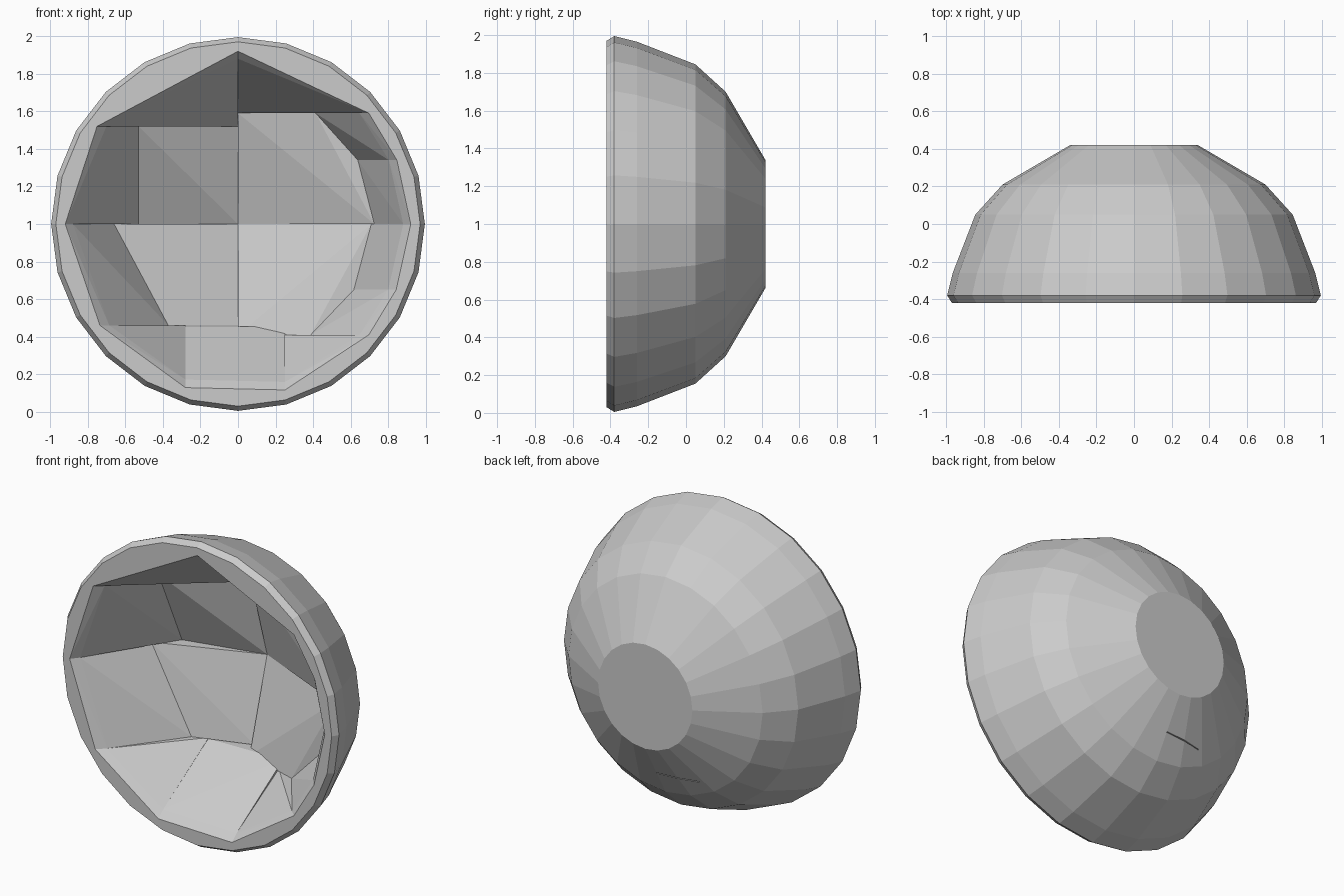
import bpy, bmesh, math
from mathutils import Vector

if "Cube" in bpy.data.objects:
    bpy.data.objects.remove(bpy.data.objects["Cube"])

SEGMENTS = 24
# Bowl shell cross-section as (radius, y): outer skin front to back, then inner skin back to front
PROFILE = [(0.97, -0.42), (0.995, -0.38), (0.965, -0.26), (0.845, 0.05), (0.70, 0.21),
           (0.34, 0.42), (0, 0.42), (0, 0.30), (0.28, 0.30), (0.53, 0.18),
           (0.71, 0.0), (0.80, -0.17), (0.88, -0.37), (0.92, -0.42)]


def make_shell():
    """Revolve the cross-section around the y axis."""
    bm = bmesh.new()
    rings = []
    for r, y in PROFILE:
        ring = []
        for i in range(SEGMENTS):
            a = 2 * math.pi * i / SEGMENTS
            ring.append(bm.verts.new((r * math.cos(a), y, 1 + r * math.sin(a))))
        rings.append(ring)
    for k, ring in enumerate(rings):
        nxt = rings[(k + 1) % len(rings)]
        for i in range(SEGMENTS):
            j = (i + 1) % SEGMENTS
            bm.faces.new((ring[i], ring[j], nxt[j], nxt[i]))
    bmesh.ops.remove_doubles(bm, verts=bm.verts[:], dist=1e-5)
    return bm


def make_piece(name, x=(-2, 2), y=(-2, 2), z=(-1, 3)):
    """Cut a block out of the shell and wrap it in a flat-faced convex hull."""
    bm = make_shell()
    for axis, limits in enumerate((x, y, z)):
        for limit, sign in zip(limits, (-1, 1)):
            co, no = Vector(), Vector()
            co[axis], no[axis] = limit, sign
            bmesh.ops.bisect_plane(bm, geom=bm.verts[:] + bm.edges[:] + bm.faces[:],
                                   dist=1e-5, plane_co=co, plane_no=no, clear_outer=True)
    points = [v.co.copy() for v in bm.verts]
    bm.free()
    hull = bmesh.new()
    for p in points:
        hull.verts.new(p)
    bmesh.ops.remove_doubles(hull, verts=hull.verts[:], dist=1e-4)
    bmesh.ops.convex_hull(hull, input=hull.verts[:])
    bmesh.ops.delete(hull, geom=[v for v in hull.verts if not v.link_faces], context='VERTS')
    bmesh.ops.dissolve_limit(hull, angle_limit=0.01, verts=hull.verts[:], edges=hull.edges[:])
    bmesh.ops.recalc_face_normals(hull, faces=hull.faces[:])
    mesh = bpy.data.meshes.new(name)
    hull.to_mesh(mesh)
    hull.free()
    bpy.context.collection.objects.link(bpy.data.objects.new(name, mesh))


LEFT, RIGHT = (-2, 0), (0, 2)

# Upper left quarter
make_piece("top_left_cap", x=LEFT, z=(1.52, 3))
make_piece("upper_left_side", x=(-2, -0.53), z=(1, 1.52))
make_piece("upper_left_back", x=(-0.53, 0), z=(1, 1.52))

# Upper right quarter
make_piece("top_right_cap", x=RIGHT, z=(1.59, 3))
make_piece("upper_right_back", x=RIGHT, y=(-0.03, 2), z=(1, 1.59))
make_piece("upper_right_rim_high", x=RIGHT, y=(-2, -0.03), z=(1.34, 1.59))
make_piece("upper_right_rim_low", x=RIGHT, y=(-2, -0.03), z=(1, 1.34))

# Lower left quarter
make_piece("lower_left_back", x=LEFT, y=(0.05, 2), z=(0.46, 1))
make_piece("lower_left_rim", x=LEFT, y=(-2, 0.05), z=(0.46, 1))
make_piece("bottom_left", x=(-2, -0.28), z=(-1, 0.46))

# Lower right quarter
make_piece("lower_right_back", x=RIGHT, y=(0, 2), z=(0.41, 1))
make_piece("lower_right_rim_high", x=RIGHT, y=(-2, 0), z=(0.65, 1))
make_piece("lower_right_rim_low", x=RIGHT, y=(-2, 0), z=(0.41, 0.65))
make_piece("bottom_right", x=(0.25, 2), z=(-1, 0.41))

# Bottom centre block
make_piece("bottom_centre", x=(-0.28, 0.25), z=(-1, 0.455))
